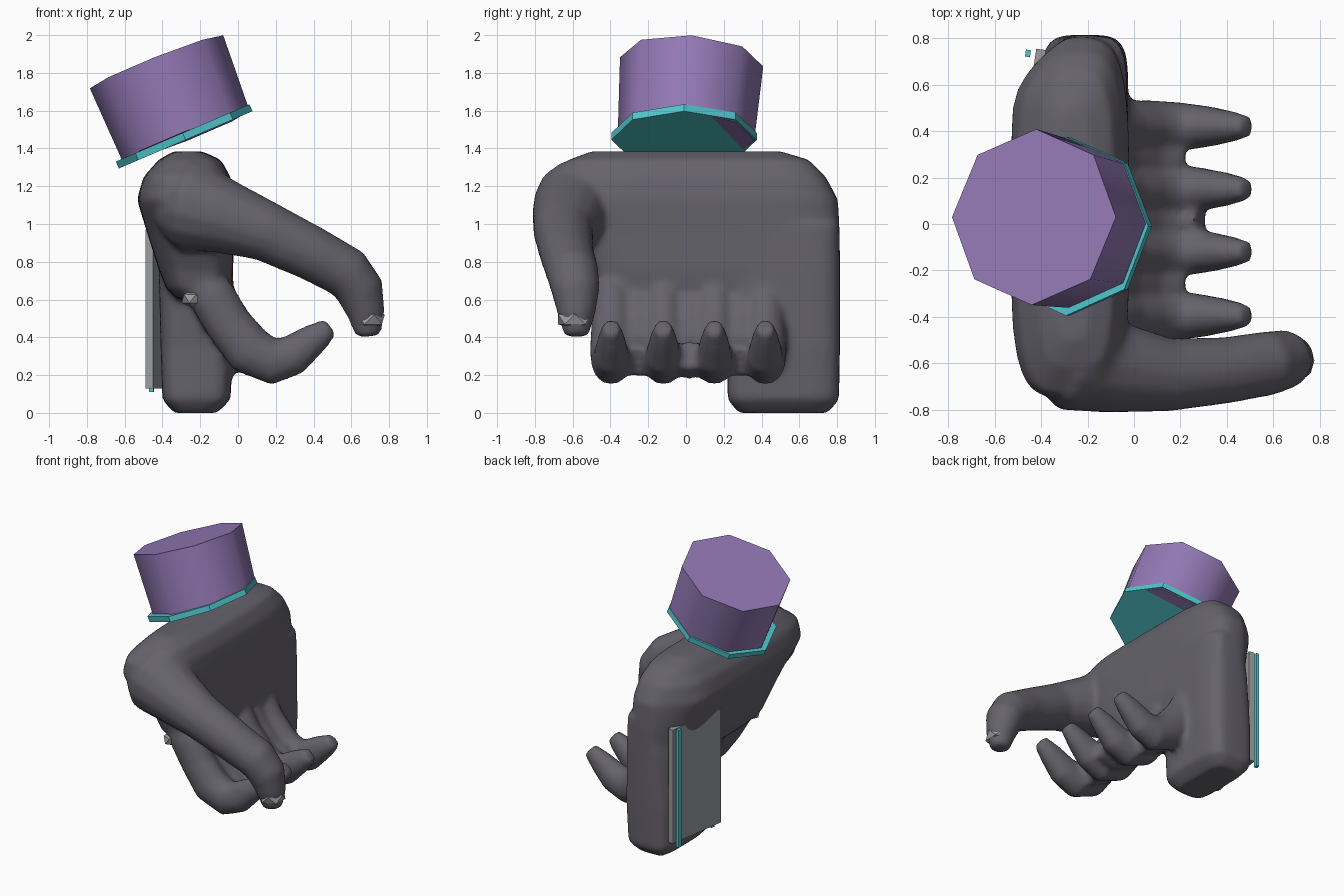
import bpy, bmesh, math
from mathutils import Vector, Matrix

if "Cube" in bpy.data.objects:
    bpy.data.objects.remove(bpy.data.objects["Cube"])


def material(name, rgb):
    m = bpy.data.materials.new(name)
    m.diffuse_color = (*rgb, 1)
    m.use_nodes = True
    m.node_tree.nodes["Principled BSDF"].inputs["Base Color"].default_value = m.diffuse_color
    return m


CHARCOAL = material("charcoal", (0.130, 0.122, 0.148))
PURPLE = material("purple", (0.29, 0.19, 0.46))
TEAL = material("teal", (0.08, 0.57, 0.61))
GREY = material("light grey", (0.32, 0.33, 0.34))


def finish(name, bm, mat):
    bmesh.ops.recalc_face_normals(bm, faces=bm.faces)
    me = bpy.data.meshes.new(name)
    bm.to_mesh(me)
    bm.free()
    me.materials.append(mat)
    ob = bpy.data.objects.new(name, me)
    bpy.context.collection.objects.link(ob)
    return ob


def smooth(ob, degrees):
    bpy.ops.object.select_all(action='DESELECT')
    bpy.context.view_layer.objects.active = ob
    ob.select_set(True)
    bpy.ops.object.convert(target='MESH')
    bpy.ops.object.shade_smooth_by_angle(angle=math.radians(degrees))


def skin(bm, rings):
    """Close a stack of equal rings into a solid."""
    vs = [[bm.verts.new(p) for p in r] for r in rings]
    n = len(rings[0])
    for a, b in zip(vs, vs[1:]):
        for i in range(n):
            j = (i + 1) % n
            bm.faces.new((a[i], a[j], b[j], b[i]))
    caps = [bm.faces.new(vs[0][::-1]), bm.faces.new(vs[-1])]
    bmesh.ops.triangulate(bm, faces=caps)


def block(bm, sections, power=4.0, n=48):
    """Rounded block from (z, x0, x1, y0, y1) sections."""
    rings = []
    for z, x0, x1, y0, y1 in sections:
        ring = []
        for i in range(n):
            c, s = math.cos(math.tau * i / n), math.sin(math.tau * i / n)
            px = math.copysign(abs(c) ** (2 / power), c)
            py = math.copysign(abs(s) ** (2 / power), s)
            x, y = (x0 + x1) / 2 + px * (x1 - x0) / 2, (y0 + y1) / 2 + py * (y1 - y0) / 2
            # back of the hand curves in towards the little finger side
            x += 1.6 * max(0, y - 0.5) ** 2 * max(0, -x - 0.2) / 0.25 * min(1, max(0, z - 0.2))
            ring.append((x, y, z))
        rings.append(ring)
    skin(bm, rings)


def tube(bm, pts, width=1.0, n=14):
    """Tapered tube along (x, y, z, radius) points."""
    P = [Vector(p[:3]) for p in pts]
    rings = []
    for i, p in enumerate(P):
        t = (P[min(i + 1, len(P) - 1)] - P[max(i - 1, 0)]).normalized()
        u = t.cross(Vector((0, 1, 0))).normalized()
        v = t.cross(u) * width
        r = pts[i][3]
        rings.append([p + r * (math.cos(math.tau * k / n) * u + math.sin(math.tau * k / n) * v)
                      for k in range(n)])
    skin(bm, rings)


# hand: palm, heel, thumb, fingers and webs fused into one skin
hand = bmesh.new()
block(hand, [(0.60, -0.32, -0.08, -0.42, 0.80), (0.66, -0.38, -0.04, -0.47, 0.81),
             (0.76, -0.42, -0.025, -0.50, 0.815), (0.95, -0.48, -0.025, -0.60, 0.815),
             (1.13, -0.535, -0.02, -0.75, 0.805), (1.25, -0.50, -0.04, -0.74, 0.74),
             (1.34, -0.42, -0.09, -0.62, 0.65), (1.385, -0.34, -0.19, -0.50, 0.50)])
block(hand, [(0.0, -0.34, -0.11, 0.28, 0.75), (0.07, -0.40, -0.04, 0.22, 0.81),
             (0.35, -0.41, -0.025, 0.22, 0.815), (0.75, -0.42, -0.025, 0.18, 0.815),
             (1.0, -0.40, -0.03, 0.1, 0.81)], 4.5)
tube(hand, [(-0.46, -0.50, 1.1, 0.05), (-0.38, -0.53, 1.1, 0.17), (-0.25, -0.565, 1.1, 0.25),
            (-0.08, -0.62, 1.04, 0.20),
            (0.15, -0.65, 0.96, 0.16), (0.4, -0.63, 0.84, 0.145), (0.58, -0.60, 0.74, 0.14),
            (0.645, -0.585, 0.65, 0.13), (0.68, -0.58, 0.52, 0.1), (0.69, -0.58, 0.405, 0.065)])
curl = [(-0.20, 0.72, 0.10), (-0.14, 0.62, 0.125), (-0.05, 0.47, 0.125), (0.06, 0.33, 0.135),
        (0.19, 0.27, 0.125), (0.29, 0.305, 0.11), (0.40, 0.39, 0.085), (0.49, 0.455, 0.055)]
for y in (-0.395, -0.12, 0.15, 0.42):
    tube(hand, [(x, y, z, r) for x, z, r in curl], 0.86)
for y, end in ((-0.255, 5), (0.015, 6), (0.285, 5)):
    tube(hand, [(x, y, z, r * 0.75) for x, z, r in curl[:end]])
hand = finish("hand", hand, CHARCOAL)
rm = hand.modifiers.new("fuse", 'REMESH')
rm.mode = 'VOXEL'
rm.voxel_size = 0.02
sm = hand.modifiers.new("soften", 'SMOOTH')
sm.factor = 0.5
sm.iterations = 7
smooth(hand, 50)


# wrist cuff: tilted eight-sided drum on a thin trim disc
def drum(name, centre, r1, r2, h, mat, tilt, lean=0.0):
    bm = bmesh.new()
    m = (Matrix.Translation(centre) @ Matrix.Rotation(math.radians(tilt), 4, 'Y')
         @ Matrix.Rotation(math.radians(lean), 4, 'X'))
    bmesh.ops.create_cone(bm, cap_ends=True, segments=8, radius1=r1, radius2=r2, depth=h, matrix=m)
    return finish(name, bm, mat)


smooth(drum("wrist_cuff", (-0.353, 0.015, 1.662), 0.362, 0.380, 0.424, PURPLE, -21.7, -4), 50)
drum("cuff_trim", (-0.285, -0.01, 1.464), 0.385, 0.385, 0.04, TEAL, -23.2)


def box(name, centre, size, mat, turn=0.0):
    bm = bmesh.new()
    m = (Matrix.Translation(centre) @ Matrix.Rotation(math.radians(turn), 4, 'Z')
         @ Matrix.Diagonal((*size, 1)))
    bmesh.ops.create_cube(bm, size=1, matrix=m)
    return finish(name, bm, mat)


# plate on the back of the hand with two trim strips
box("back_plate", (-0.435, 0.52, 0.55), (0.042, 0.47, 0.84), GREY, -8.5)
for i, y in enumerate((0.35, 0.735)):
    box(f"plate_strip_{i + 1}", (-0.457, y, 0.545), (0.022, 0.03, 0.87), TEAL, -8.5)


# small faceted studs on the thumb tip and beside the first finger
def stud(name, centre, size):
    bm = bmesh.new()
    bmesh.ops.create_icosphere(bm, subdivisions=1, radius=1,
                               matrix=Matrix.Translation(centre) @ Matrix.Diagonal((*size, 1)))
    return finish(name, bm, GREY)


stud("thumb_stud", (0.695, -0.588, 0.495), (0.092, 0.104, 0.058))
stud("palm_stud", (-0.24, -0.42, 0.605), (0.065, 0.075, 0.05))
